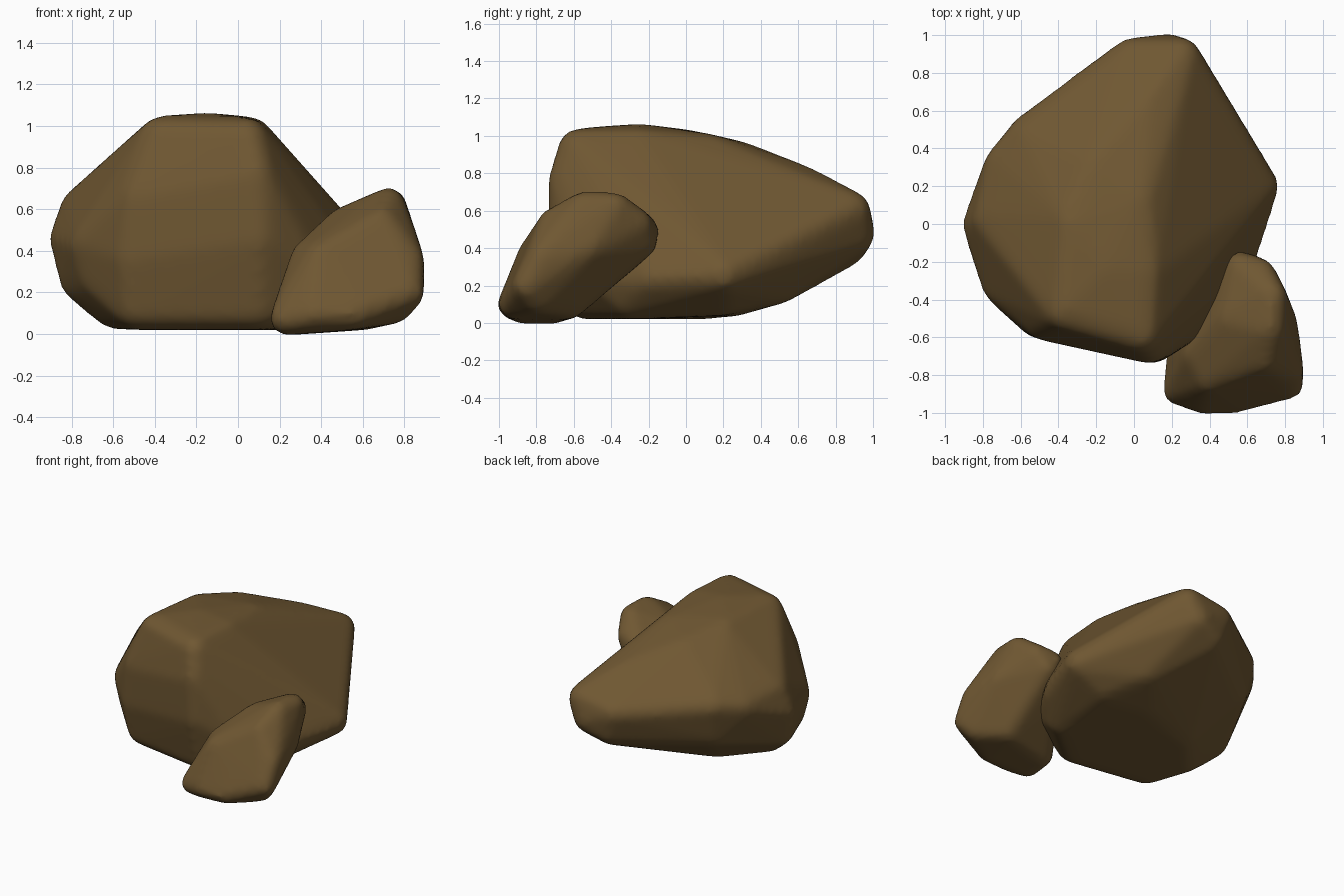
import bpy, bmesh
from mathutils import Vector, Matrix

brown = bpy.data.materials.new("brown_stone")
brown.diffuse_color = (0.16, 0.096, 0.032, 1)


def rock(name, corners, radius, rounds):
    """Rounded boulder: convex hull around a small ball at every corner, then softened."""
    bm = bmesh.new()
    for c in corners:
        bmesh.ops.create_icosphere(bm, subdivisions=2, radius=radius,
                                   matrix=Matrix.Translation(Vector(c)))
    bmesh.ops.delete(bm, geom=bm.faces[:], context='FACES_ONLY')
    bmesh.ops.delete(bm, geom=bm.edges[:], context='EDGES_FACES')
    bmesh.ops.convex_hull(bm, input=bm.verts[:])
    bmesh.ops.delete(bm, geom=[v for v in bm.verts if not v.link_faces], context='VERTS')
    bmesh.ops.recalc_face_normals(bm, faces=bm.faces[:])
    mesh = bpy.data.meshes.new(name)
    bm.to_mesh(mesh)
    bm.free()
    mesh.materials.append(brown)
    obj = bpy.data.objects.new(name, mesh)
    bpy.context.collection.objects.link(obj)
    # even mesh, then worn edges
    remesh = obj.modifiers.new("even_mesh", 'REMESH')
    remesh.mode = 'VOXEL'
    remesh.voxel_size = 0.025
    remesh.use_smooth_shade = True
    worn = obj.modifiers.new("worn_edges", 'SMOOTH')
    worn.factor = 0.5
    worn.iterations = rounds
    return obj


# Large boulder, tall at the front and tapering to the back
rock("large_rock", [
    # crown and roof
    (-0.37, -0.46, 0.94), (0.04, -0.58, 0.93), (-0.15, -0.24, 0.955),
    (0.06, -0.25, 0.935), (-0.33, 0.0, 0.925), (-0.2, 0.3, 0.86),
    (0.03, 0.13, 0.9), (0.07, 0.62, 0.735),
    # back end
    (0.25, 0.88, 0.6), (-0.01, 0.88, 0.56), (0.19, 0.9, 0.47), (0.04, 0.86, 0.41),
    # left side
    (-0.75, 0.02, 0.6), (-0.8, 0.0, 0.46), (-0.75, -0.05, 0.26),
    (-0.69, 0.31, 0.57), (-0.56, 0.47, 0.6), (-0.53, 0.43, 0.38),
    (-0.7, -0.32, 0.43), (-0.66, -0.32, 0.28),
    # front face
    (-0.47, -0.51, 0.66), (-0.5, -0.5, 0.36), (0.08, -0.63, 0.76), (0.1, -0.63, 0.45),
    # right side
    (0.66, 0.2, 0.26), (0.54, -0.17, 0.24), (0.36, -0.46, 0.25),
    # underside
    (-0.6, -0.15, 0.135), (-0.49, -0.45, 0.13), (0.1, -0.55, 0.13), (0.4, -0.3, 0.13),
    (0.45, 0.2, 0.15), (-0.37, 0.1, 0.13), (0.1, 0.27, 0.145), (0.3, 0.5, 0.21),
], 0.11, 10)

# Small leaning stone at the front right
rock("small_rock", [
    # crest
    (0.73, -0.38, 0.62), (0.72, -0.55, 0.625), (0.69, -0.71, 0.535), (0.5, -0.5, 0.53),
    # front face
    (0.33, -0.69, 0.37), (0.4, -0.82, 0.37),
    (0.23, -0.88, 0.075), (0.37, -0.93, 0.1), (0.55, -0.92, 0.1),
    # right side
    (0.82, -0.85, 0.2), (0.82, -0.77, 0.35), (0.79, -0.53, 0.4),
    # back end
    (0.56, -0.225, 0.5), (0.67, -0.26, 0.53), (0.6, -0.23, 0.43),
    # underside
    (0.76, -0.8, 0.13), (0.62, -0.62, 0.1), (0.25, -0.7, 0.075), (0.45, -0.4, 0.3),
], 0.08, 6)
